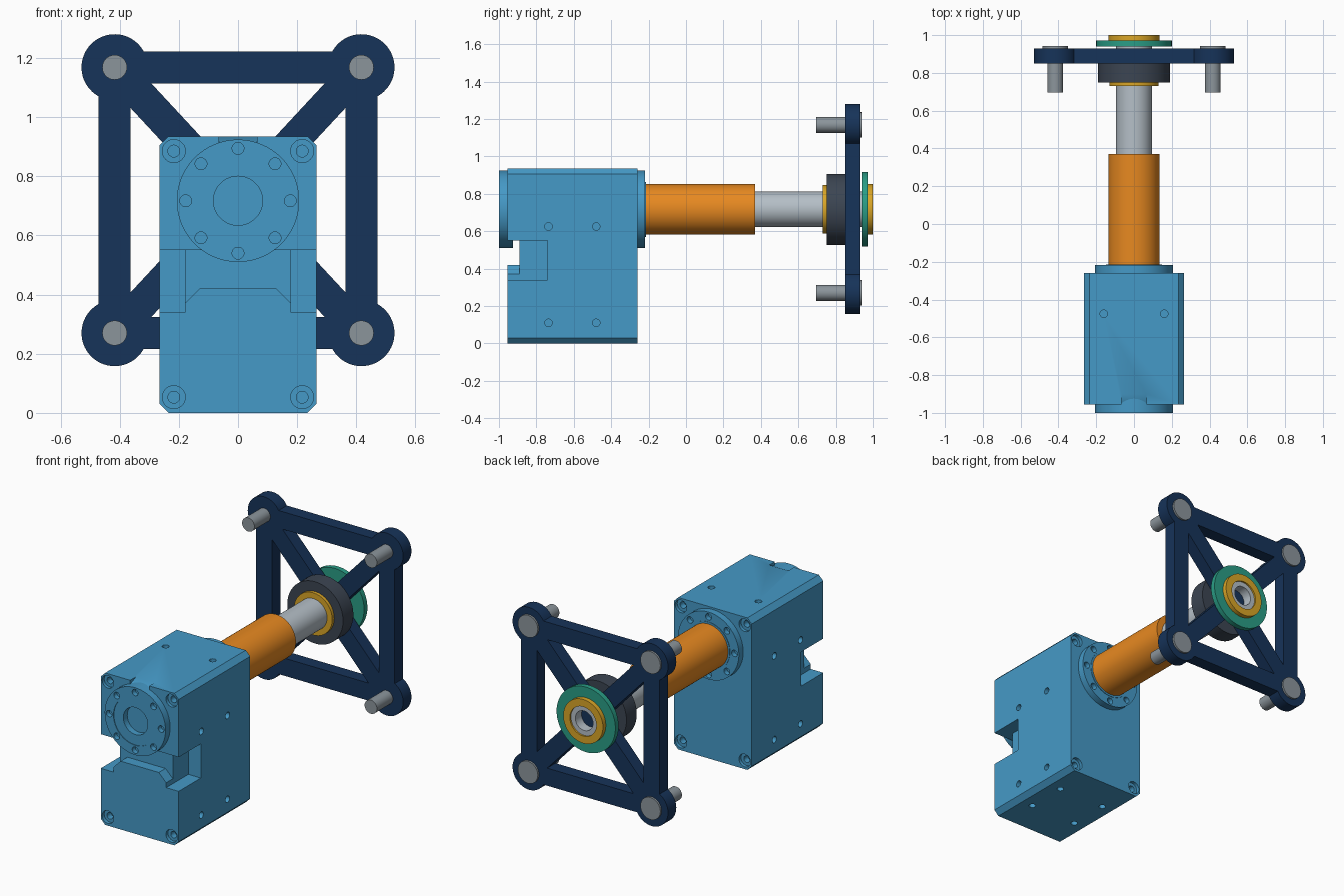
import bpy, bmesh
from math import sin, cos, pi, radians, asin, sqrt
from mathutils import Matrix, Vector

if "Cube" in bpy.data.objects:
    bpy.data.objects.remove(bpy.data.objects["Cube"])

AXIS_Z = 0.717            # height of the shaft line


def colour(name, rgb):
    m = bpy.data.materials.new(name)
    m.diffuse_color = (*rgb, 1)
    m.use_nodes = True
    m.node_tree.nodes["Principled BSDF"].inputs["Base Color"].default_value = m.diffuse_color
    return m


BLUE = colour("blue", (0.06, 0.32, 0.57))
ORANGE = colour("orange", (0.80, 0.25, 0.015))
NAVY = colour("navy", (0.008, 0.033, 0.10))
GREEN = colour("green", (0.023, 0.34, 0.24))
GOLD = colour("gold", (0.70, 0.38, 0.02))
SLATE = colour("slate", (0.045, 0.06, 0.085))
SILVER = colour("silver", (0.46, 0.52, 0.57))
STEEL = colour("steel", (0.26, 0.30, 0.33))


def finish(bm, name, mat):
    bmesh.ops.recalc_face_normals(bm, faces=bm.faces)
    me = bpy.data.meshes.new(name)
    bm.to_mesh(me)
    bm.free()
    ob = bpy.data.objects.new(name, me)
    bpy.context.collection.objects.link(ob)
    if mat:
        me.materials.append(mat)
    return ob


def activate(ob):
    bpy.ops.object.select_all(action='DESELECT')
    ob.select_set(True)
    bpy.context.view_layer.objects.active = ob


def smooth(ob):
    activate(ob)
    bpy.ops.object.shade_smooth_by_angle(angle=radians(30))


def prism(bm, pts, y0, y1):
    """Extrude an x-z outline from y0 to y1."""
    f = bm.faces.new([bm.verts.new((x, y0, z)) for x, z in pts])
    new = bmesh.ops.extrude_face_region(bm, geom=[f])["geom"]
    bmesh.ops.translate(bm, verts=[v for v in new if isinstance(v, bmesh.types.BMVert)],
                        vec=(0, y1 - y0, 0))


def drill(bm, at, direction, r, depth):
    """Cylinder centred on a surface point, reaching depth to both sides."""
    rot = Vector(direction).to_track_quat('Z', 'Y').to_matrix().to_4x4()
    bmesh.ops.create_cone(bm, cap_ends=True, segments=24, radius1=r, radius2=r,
                          depth=2 * depth, matrix=Matrix.Translation(at) @ rot)


def lathe(name, profile, mat, x=0, z=AXIS_Z, closed=False, steps=64):
    """Revolve (radius, y) points around a line parallel to y."""
    bm = bmesh.new()
    vs = [bm.verts.new((r, y, 0)) for r, y in profile]
    pairs = list(zip(vs, vs[1:])) + ([(vs[-1], vs[0])] if closed else [])
    es = [bm.edges.new(p) for p in pairs]
    bmesh.ops.spin(bm, geom=vs + es, cent=(0, 0, 0), axis=(0, 1, 0),
                   angle=2 * pi, steps=steps, use_merge=True)
    bmesh.ops.remove_doubles(bm, verts=bm.verts, dist=1e-5)
    bmesh.ops.translate(bm, verts=bm.verts, vec=(x, 0, z))
    ob = finish(bm, name, mat)
    smooth(ob)
    return ob


def ring(name, r0, r1, y0, y1, mat):
    return lathe(name, [(r0, y0), (r1, y0), (r1, y1), (r0, y1)], mat, closed=True)


def cut(ob, bm):
    """Subtract a bmesh from an object and discard the cutter."""
    c = finish(bm, "cutter", None)
    c.hide_render = True
    m = ob.modifiers.new("cut", 'BOOLEAN')
    m.operation, m.solver, m.object = 'DIFFERENCE', 'EXACT', c
    activate(ob)
    bpy.ops.object.modifier_apply(modifier=m.name)
    bpy.data.objects.remove(c)


# Gear motor housing with long chamfered edges
W, H, C, Y0, Y1 = 0.265, 0.935, 0.03, -0.955, -0.26
bm = bmesh.new()
prism(bm, [(-W + C, 0), (W - C, 0), (W, C), (W, H - C),
           (W - C, H), (-W + C, H), (-W, H - C), (-W, C)], Y0, Y1)
housing = finish(bm, "motor_housing", BLUE)

# Side notches and the shallower front recess between them
bm = bmesh.new()
for s in (-1, 1):
    prism(bm, [(s * .18, .34), (s * .3, .34), (s * .3, .55), (s * .18, .55)], -1.1, -.74)
cut(housing, bm)
bm = bmesh.new()
prism(bm, [(-.2, .35), (-.13, .42), (.13, .42), (.2, .35), (.2, .55), (-.2, .55)], -1.1, -.89)
cut(housing, bm)

# Sloped nick on the top front edge
bm = bmesh.new()
vs = [bm.verts.new((-.065, y, z)) for y, z in ((-.9, .935), (-.9, 1), (-1, 1), (-1, .89))]
new = bmesh.ops.extrude_face_region(bm, geom=[bm.faces.new(vs)])["geom"]
bmesh.ops.translate(bm, verts=[v for v in new if isinstance(v, bmesh.types.BMVert)], vec=(.13, 0, 0))
cut(housing, bm)

# Counterbored corner holes, then small holes on sides, top and bottom
corners = [(x, y, z) for x in (-.217, .217) for y in (Y0, Y1) for z in (.053, .885)]
bm = bmesh.new()
for p in corners:
    drill(bm, p, (0, 1, 0), .039, .02)
cut(housing, bm)
bm = bmesh.new()
for p in corners:
    drill(bm, p, (0, 1, 0), .02, .06)
for s in (-1, 1):
    for y in (-.735, -.48):
        for z in (.11, .625):
            drill(bm, (s * W, y, z), (1, 0, 0), .02, .03)
        drill(bm, (s * .16, y, 0), (0, 0, 1), .02, .03)
    drill(bm, (s * .16, -.475, H), (0, 0, 1), .02, .03)
cut(housing, bm)
smooth(housing)

# Output discs, each with a circle of eight holes
front = lathe("front_disc", [(0, -.958), (.083, -.958), (.083, -.996), (.147, -.996), (.147, -1),
                             (.207, -1), (.207, -.925), (0, -.925)], BLUE)
rear = lathe("rear_disc", [(0, -.215), (.147, -.215), (.147, -.218), (.207, -.218),
                           (.207, -.28), (0, -.28)], BLUE)
for disc, y in ((front, -1), (rear, -.218)):
    bm = bmesh.new()
    for i in range(8):
        a = i * pi / 4
        drill(bm, (.177 * cos(a), y, AXIS_Z + .177 * sin(a)), (0, 1, 0), .02, .03)
    cut(disc, bm)
    smooth(disc)

# Coupling sleeve and hollow shaft
lathe("coupling_sleeve", [(0, -.225), (.135, -.225), (.135, .37), (0, .37)], ORANGE)
lathe("shaft", [(0, .3), (.095, .3), (.095, .99), (.06, .99), (.06, .85), (0, .85)], SILVER)

# Bearing stack on the shaft
ring("inner_collar", .09, .13, .73, .76, GOLD)
ring("bearing", .09, .19, .75, .85, SLATE)
ring("retainer_disc", .09, .20, .94, .972, GREEN)
ring("outer_collar", .09, .135, .965, 1.0, GOLD)

# Square cross-braced frame, drawn as an outline with four triangular holes
CX, CZ, BAR, BOSS, MID = .417, .449, .054, .112, .719
a = asin(BAR / BOSS)
outline = []
for k, (sx, sz) in enumerate(((1, 1), (-1, 1), (-1, -1), (1, -1))):
    for i in range(33):
        t = k * pi / 2 - pi / 2 + a + (1.5 * pi - 2 * a) * i / 32
        outline.append((sx * CX + BOSS * cos(t), sz * CZ + BOSS * sin(t)))
L = sqrt(CX * CX + CZ * CZ)
tz, tx = BAR * L / CX, BAR * L / CZ          # hole points next to the centre
top_x = (CZ - BAR - tz) * CX / CZ
side_z = (CX - BAR - tx) * CZ / CX
loops = [outline]
for s in (1, -1):
    loops.append([(0, s * tz), (top_x, s * (CZ - BAR)), (-top_x, s * (CZ - BAR))])
    loops.append([(s * tx, 0), (s * (CX - BAR), side_z), (s * (CX - BAR), -side_z)])
cu = bpy.data.curves.new("braced_frame", 'CURVE')
cu.dimensions, cu.fill_mode, cu.extrude = '2D', 'BOTH', .04
for pts in loops:
    sp = cu.splines.new('POLY')
    sp.points.add(len(pts) - 1)
    for p, (x, z) in zip(sp.points, pts):
        p.co = (x, z, 0, 1)
    sp.use_cyclic_u = True
cu.materials.append(NAVY)
frame = bpy.data.objects.new("braced_frame", cu)
bpy.context.collection.objects.link(frame)
frame.location, frame.rotation_euler = (0, .89, MID), (pi / 2, 0, 0)
activate(frame)
bpy.ops.object.convert(target='MESH')
smooth(bpy.context.object)

# Headed pins through the frame corners
for sx in (-1, 1):
    for sz in (-1, 1):
        lathe("corner_pin", [(0, .695), (.042, .695), (.042, .9), (.068, .9), (.068, .942), (0, .942)],
              STEEL, x=sx * CX, z=MID + sz * CZ, steps=32)
